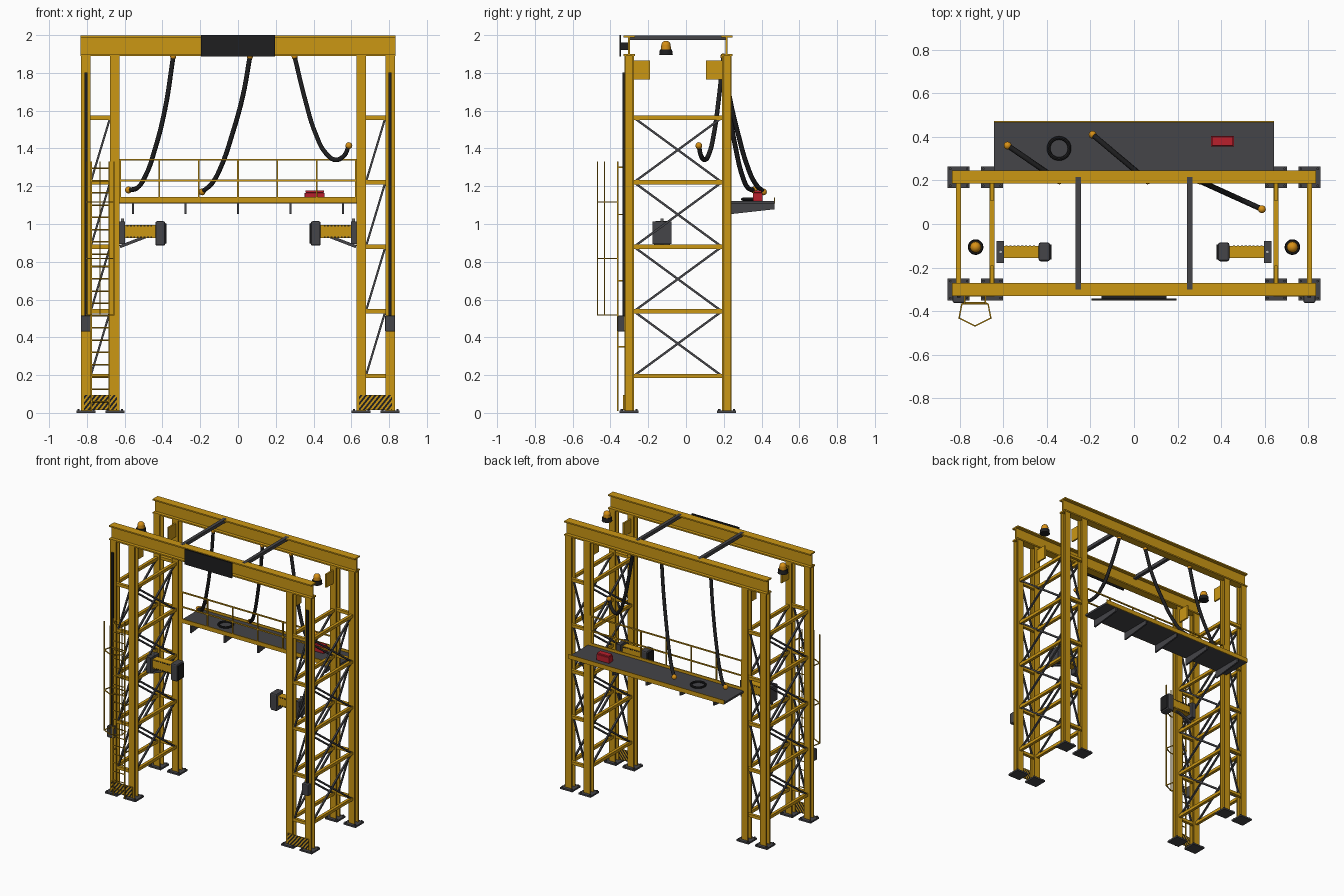
import bpy, bmesh, math
from mathutils import Vector, Matrix

if "Cube" in bpy.data.objects:
    bpy.data.objects.remove(bpy.data.objects["Cube"])


def material(name, rgb):
    m = bpy.data.materials.new(name)
    m.diffuse_color = (*rgb, 1)
    m.use_nodes = True
    m.node_tree.nodes["Principled BSDF"].inputs["Base Color"].default_value = m.diffuse_color
    return m


YELLOW = material("safety yellow", (0.60, 0.31, 0.007))
GREY = material("dark grey", (0.058, 0.058, 0.065))
BLACK = material("black", (0.013, 0.013, 0.014))
RED = material("red", (0.48, 0.014, 0.025))
AMBER = material("amber", (0.68, 0.28, 0.008))
PALE = material("pale grey", (0.5, 0.5, 0.5))


class Part:
    """Collects primitives of one named part into a single mesh."""

    def __init__(self, name, mat):
        self.name, self.mat, self.bm = name, mat, bmesh.new()

    def box(self, x0, x1, y0, y1, z0, z1):
        mat = Matrix.Translation(((x0 + x1) / 2, (y0 + y1) / 2, (z0 + z1) / 2)) \
            @ Matrix.Diagonal((abs(x1 - x0), abs(y1 - y0), abs(z1 - z0), 1))
        return bmesh.ops.create_cube(self.bm, size=1, matrix=mat)["verts"]

    def bar(self, a, b, w, h=None):
        a, b = Vector(a), Vector(b)
        d = b - a
        mat = Matrix.Translation((a + b) / 2) @ d.to_track_quat("Z", "Y").to_matrix().to_4x4() \
            @ Matrix.Diagonal((w, h or w, d.length, 1))
        bmesh.ops.create_cube(self.bm, size=1, matrix=mat)

    def cyl(self, a, b, r1, r2=None, seg=8):
        a, b = Vector(a), Vector(b)
        d = b - a
        mat = Matrix.Translation((a + b) / 2) @ d.to_track_quat("Z", "Y").to_matrix().to_4x4()
        bmesh.ops.create_cone(self.bm, cap_ends=True, segments=seg, radius1=r1,
                              radius2=r1 if r2 is None else r2, depth=d.length, matrix=mat)

    def ball(self, p, r, squash=1.0):
        bmesh.ops.create_uvsphere(self.bm, u_segments=16, v_segments=10, radius=r,
                                  matrix=Matrix.Translation(p) @ Matrix.Diagonal((1, 1, squash, 1)))

    def done(self, smooth=False, bevel=0):
        me = bpy.data.meshes.new(self.name)
        self.bm.to_mesh(me)
        self.bm.free()
        me.materials.append(self.mat)
        ob = bpy.data.objects.new(self.name, me)
        bpy.context.collection.objects.link(ob)
        if bevel:
            mod = ob.modifiers.new("bevel", "BEVEL")
            mod.width, mod.segments = bevel, 2
        if smooth:
            bpy.ops.object.select_all(action="DESELECT")
            ob.select_set(True)
            bpy.context.view_layer.objects.active = ob
            bpy.ops.object.shade_smooth_by_angle()
        return ob


XO, XI = 0.805, 0.652          # outer and inner column centres
YF, YB = -0.301, 0.215         # front and back frame centres
LEVELS = [0.196 + 0.3417 * i for i in range(5)]
COLUMNS = [(s * x, y) for s in (-1, 1) for x in (XO, XI) for y in (YF, YB)]

# I-section columns on bolted base plates
col, base, bolts = Part("columns", YELLOW), Part("base_plates", GREY), Part("anchor_bolts", GREY)
for x, y in COLUMNS:
    for s in (-1, 1):
        col.box(x - .025, x + .025, y + s * .025, y + s * .017, .01, 1.892)
        for t in (-1, 1):
            bolts.cyl((x + s * .039, y + t * .039, .01), (x + s * .039, y + t * .039, .02), .006, seg=6)
    col.box(x - .004, x + .004, y - .018, y + .018, .01, 1.892)
    base.box(x - .05, x + .05, y - .05, y + .05, 0, .012)
for p in (col, base, bolts):
    p.done()

# I-section top beams and their ties
beam, tie = Part("top_beams", YELLOW), Part("beam_ties", GREY)
for y in (YF, YB):
    for z in (1.89, 1.988):
        beam.box(-.835, .835, y - .03, y + .03, z, z + .01)
    beam.box(-.833, .833, y - .005, y + .005, 1.895, 1.995)
for x in (-.256, .256):
    tie.box(x - .0125, x + .0125, YF, YB, 1.975, 1.999)
beam.done()
tie.done()

# Tower lattice: struts, cross braces, single diagonals and gusset plates
strut, brace, gusset = Part("tower_struts", YELLOW), Part("tower_braces", GREY), Part("gussets", YELLOW)
for s in (-1, 1):
    for x in (s * XO, s * XI):
        for z in LEVELS:
            strut.box(x - .011, x + .011, YF + .024, YB - .024, z - .011, z + .011)
        for z0, z1 in zip(LEVELS, LEVELS[1:]):
            brace.bar((x, YF + .025, z0), (x, YB - .025, z1), .012)
            brace.bar((x, YF + .025, z1), (x, YB - .025, z0), .012)
    xl, xr = sorted((s * XO, s * XI))
    for y in (YF, YB):
        for z in LEVELS:
            strut.box(xl + .004, xr - .004, y - .011, y + .011, z - .011, z + .011)
        for z0, z1 in zip(LEVELS, LEVELS[1:]):
            brace.bar((xl + .025, y, z0), (xr - .025, y, z1), .011)
    for y0, y1 in ((YF + .025, YF + .11), (YB - .11, YB - .025)):
        gusset.box(s * XI - .006, s * XI + .006, y0, y1, 1.765, 1.865)
for p in (strut, brace, gusset):
    p.done()

# Hazard plates, cut into diagonal stripes
for s, side in ((-1, "left"), (1, "right")):
    p = Part(side + "_hazard_plate", YELLOW)
    xc, pitch = s * .7285, .0125
    p.box(xc - .0875, xc + .0875, -.333, -.325, .016, .095)
    n = Vector((1, 0, -.8))
    for k in range(-12, 13):
        bmesh.ops.bisect_plane(p.bm, geom=p.bm.verts[:] + p.bm.edges[:] + p.bm.faces[:],
                               plane_co=(xc + k * pitch, 0, .055), plane_no=n)
    for f in p.bm.faces:
        c = f.calc_center_median() - Vector((xc, 0, .055))
        if abs(f.normal.y) > .5:
            f.material_index = math.floor(c.dot(n) / pitch) % 2
    p.done().data.materials.append(BLACK)

# Ladder with safety cage
lad, cage = Part("ladder", YELLOW), Part("ladder_cage", YELLOW)
for x in (-.777, -.682):
    lad.bar((x, -.362, .01), (x, -.362, 1.33), .009)
    for z in (.35, .7, 1.05, 1.3):
        lad.bar((x, -.362, z), (x, YF - .02, z), .007)
for i in range(20):
    lad.cyl((-.777, -.362, .06 + i * .065), (-.682, -.362, .06 + i * .065), .004, seg=6)
ring = [(-.79, -.366), (-.67, -.366), (-.657, -.432), (-.73, -.468), (-.803, -.432)]
for z in (.518, .818, 1.116):
    for a, b in zip(ring, ring[1:] + ring[:1]):
        cage.bar((*a, z), (*b, z), .006)
for a in ring[2:]:
    cage.bar((*a, .515), (*a, 1.33), .006)
lad.done()
cage.done()

# Cable conduits, junction boxes and the display panel
con, jb = Part("conduits", BLACK), Part("junction_boxes", GREY)
for x in (-.805, .805):
    con.box(x - .008, x + .008, -.337, -.325, .5, 1.803)
    jb.box(x - .027, x + .027, -.362, -.325, .43, .515)
con.done()
jb.done(bevel=.006)
panel = Part("display_panel", BLACK)
panel.box(-.195, .195, -.352, -.343, 1.886, 2)
panel.box(-.15, .15, -.344, -.304, 1.92, 1.96)
panel.done()

# Warning beacons
bb, bl = Part("beacon_bases", BLACK), Part("beacon_lamps", AMBER)
for x in (-.727, .727):
    bb.cyl((x, -.106, 1.895), (x, -.106, 1.925), .036, .032, 20)
    bl.cyl((x, -.106, 1.925), (x, -.106, 1.945), .026, .025, 20)
    bl.ball((x, -.106, 1.945), .025)
bb.done(True)
bl.done(True)

# Rear walkway: deck, edge boards, tapered brackets
deck, edge = Part("walkway_deck", GREY), Part("walkway_edges", YELLOW)
deck.box(-.643, .643, .238, .468, 1.108, 1.122)
edge.box(-.643, .643, .466, .472, 1.108, 1.14)
edge.box(-.63, .63, .23, .238, 1.112, 1.142)
deck.done()
edge.done()
br = Part("walkway_brackets", GREY)
for i in range(-2, 3):
    for v in br.box(i * .278 - .006, i * .278 + .006, .235, .468, 1.052, 1.109):
        if v.co.y > .4 and v.co.z < 1.1:
            v.co.z = 1.078
br.done()

# Walkway railing
rail = Part("walkway_railing", YELLOW)
for z in (1.23, 1.34):
    rail.bar((-.628, .234, z), (.628, .234, z), .009)
for i in range(-3, 4):
    rail.bar((i * .208, .234, 1.12), (i * .208, .234, 1.34), .008)
rail.done()

# Toolbox and coiled hose on the deck
tool = Part("toolbox", RED)
tool.box(.353, .459, .355, .405, 1.122, 1.165)
tool.box(.357, .455, .359, .401, 1.165, 1.177)
tool.done(bevel=.003)
bpy.ops.mesh.primitive_torus_add(major_radius=.048, minor_radius=.008, major_segments=32,
                                 minor_segments=8, location=(-.344, .347, 1.131))
bpy.context.object.name = "hose_coil"
bpy.context.object.data.materials.append(BLACK)
bpy.ops.object.shade_smooth_by_angle()

# Hanging cables: x and z along the sag, y runs straight from the beam to the end
CABLES = [
    (.36, [(-.343, 1.885), (-.386, 1.61), (-.44, 1.395), (-.49, 1.255), (-.535, 1.19), (-.58, 1.18)]),
    (.41, [(.063, 1.885), (.026, 1.68), (-.032, 1.47), (-.085, 1.315), (-.138, 1.215), (-.19, 1.17)]),
    (.068, [(.3, 1.885), (.355, 1.66), (.41, 1.48), (.465, 1.375), (.515, 1.34), (.56, 1.36), (.587, 1.415)]),
]
ends = Part("cable_connectors", AMBER)
for n, (y1, pts) in enumerate(CABLES):
    cu = bpy.data.curves.new("hanging_cable_%d" % (n + 1), "CURVE")
    cu.dimensions, cu.bevel_depth, cu.bevel_resolution, cu.resolution_u = "3D", .0125, 2, 6
    cu.use_fill_caps = True
    sp = cu.splines.new("BEZIER")
    sp.bezier_points.add(len(pts) - 1)
    x0, x1 = pts[0][0], pts[-1][0]
    for bp, (x, z) in zip(sp.bezier_points, pts):
        bp.co = (x, .198 + (y1 - .198) * (x - x0) / (x1 - x0), z)
        bp.handle_left_type = bp.handle_right_type = "AUTO"
    cu.materials.append(BLACK)
    ob = bpy.data.objects.new(cu.name, cu)
    bpy.context.collection.objects.link(ob)
    ends.ball((x0, .198, 1.887), .016)
    ends.ball((x1, y1, pts[-1][1]), .018)
ends.done(True)

# Scanner arms facing inward from both towers
mount, arm, head = Part("scanner_mounts", GREY), Part("scanner_arms", YELLOW), Part("scanner_heads", GREY)
lens, mark, knob = Part("scanner_faces", BLACK), Part("scanner_marks", BLACK), Part("mount_knobs", PALE)
Y = -.128
for s in (-1, 1):
    mount.box(s * .63, s * .597, Y - .05, Y + .05, .895, 1.012)
    mount.bar((s * .625, Y, .88), (s * .49, Y, .932), .016)
    arm.box(s * .6, s * .435, Y - .027, Y + .027, .925, .995)
    head.box(s * .438, s * .385, Y - .043, Y + .043, .885, 1.015)
    lens.box(s * .39, s * .379, Y - .034, Y + .034, .897, 1.003)
    knob.cyl((s * .612, Y, 1.01), (s * .612, Y, 1.03), .008, seg=10)
    for i in range(8):
        x = s * (.585 - i * .018)
        for y in (Y - .028, Y + .028):
            for z in (.928, .986):
                mark.box(x - .005, x + .005, y - .001, y + .001, z, z + .006)
for p in (mount, arm, lens, mark, knob):
    p.done()
head.done(bevel=.01)
